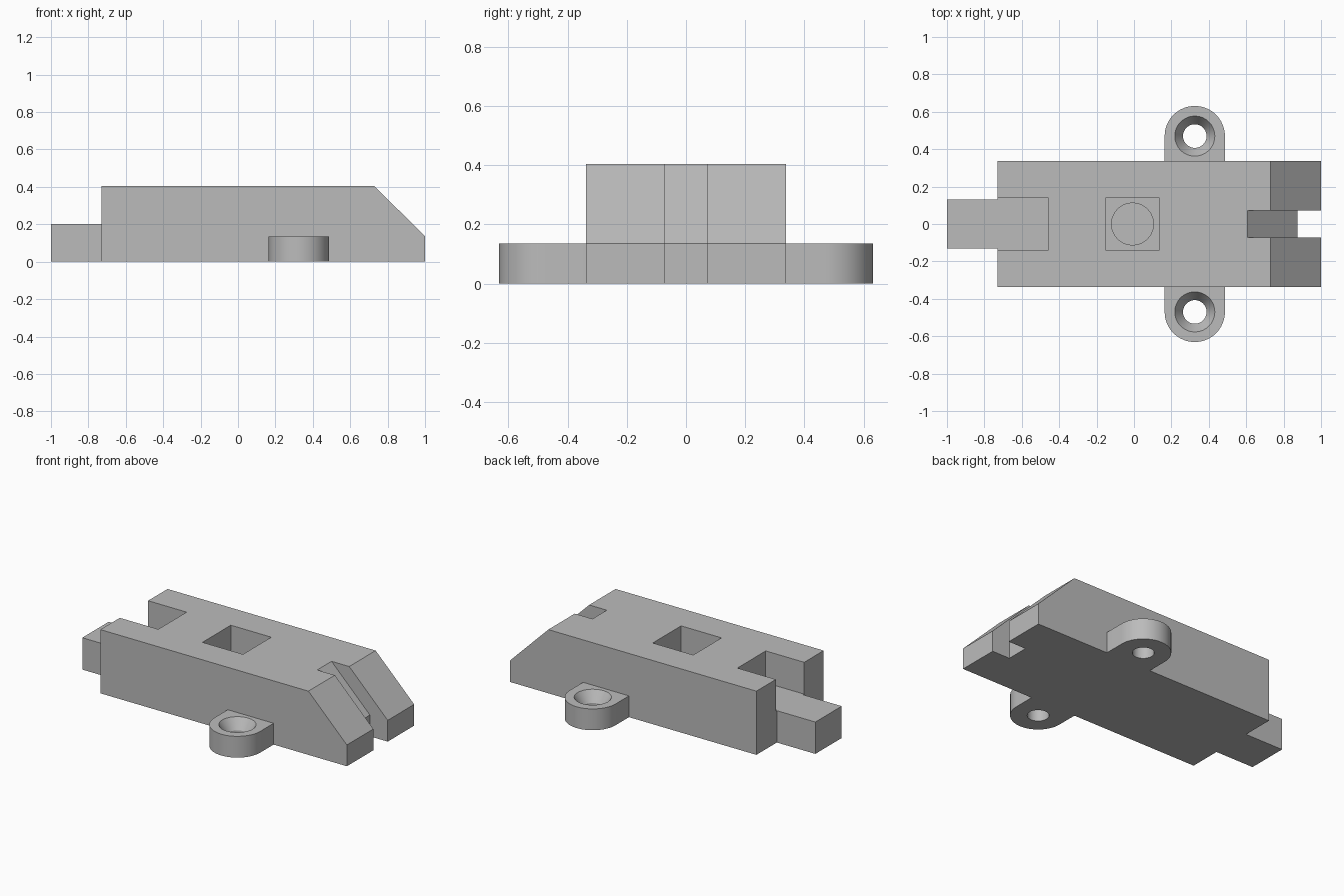
import bpy, bmesh
from math import cos, sin, pi

if "Cube" in bpy.data.objects:
    bpy.data.objects.remove(bpy.data.objects["Cube"], do_unlink=True)

grey = bpy.data.materials.new("plain grey")
grey.use_nodes = True
COLOUR = (0.5, 0.5, 0.5, 1)
grey.diffuse_color = COLOUR
grey.node_tree.nodes["Principled BSDF"].inputs["Base Color"].default_value = COLOUR


def finish(name, bm):
    bmesh.ops.recalc_face_normals(bm, faces=bm.faces)
    mesh = bpy.data.meshes.new(name)
    bm.to_mesh(mesh)
    bm.free()
    mesh.materials.append(grey)
    obj = bpy.data.objects.new(name, mesh)
    bpy.context.collection.objects.link(obj)
    return obj


def extrude(name, points, direction):
    """Solid made by sweeping a flat outline along a direction."""
    bm = bmesh.new()
    face = bm.faces.new([bm.verts.new(p) for p in points])
    result = bmesh.ops.extrude_face_region(bm, geom=[face])
    moved = [v for v in result["geom"] if isinstance(v, bmesh.types.BMVert)]
    bmesh.ops.translate(bm, verts=moved, vec=direction)
    return finish(name, bm)


def box(name, x0, x1, half, z0, z1):
    return extrude(name, [(x0, -half, z0), (x1, -half, z0), (x1, half, z0), (x0, half, z0)],
                   (0, 0, z1 - z0))


def lathe(name, x, y, profile, n=64):
    """Closed solid of revolution from (radius, height) rings."""
    bm = bmesh.new()
    rings = [[bm.verts.new((x + r * cos(2 * pi * i / n), y + r * sin(2 * pi * i / n), z))
              for i in range(n)] for r, z in profile]
    for low, high in zip(rings, rings[1:]):
        for i in range(n):
            j = (i + 1) % n
            bm.faces.new((low[i], low[j], high[j], high[i]))
    bm.faces.new(rings[0])
    bm.faces.new(rings[-1])
    return finish(name, bm)


def boolean(obj, other, operation):
    mod = obj.modifiers.new(operation.lower(), "BOOLEAN")
    mod.operation, mod.solver, mod.object = operation, "EXACT", other
    bpy.context.view_layer.objects.active = obj
    bpy.ops.object.modifier_apply(modifier=mod.name)
    bpy.data.objects.remove(other, do_unlink=True)


TOP, FLOOR, EAR_TOP, HALF = 0.404, 0.202, 0.135, 0.337
EAR_X, EAR_Y, EAR_R = 0.325, 0.47, 0.161

# Main block with sloping nose
side = [(-0.73, 0), (1, 0), (1, EAR_TOP), (0.73, TOP), (-0.73, TOP)]
body = extrude("latch_body", [(x, -HALF, z) for x, z in side], (0, 2 * HALF, 0))

# Open notch at the tail, with a tongue carrying its floor outwards
boolean(body, box("tail_notch", -0.8, -0.46, 0.142, FLOOR, 0.6), "DIFFERENCE")
boolean(body, box("tail_tongue", -1, -0.6, 0.132, 0, FLOOR), "UNION")

# Square pocket with a round recess in its floor
boolean(body, box("square_pocket", -0.15, 0.134, 0.142, FLOOR, 0.6), "DIFFERENCE")
boolean(body, lathe("round_recess", -0.008, 0, [(0.112, 0.067), (0.112, 0.25)]), "DIFFERENCE")

# Nose slot, whose floor runs parallel to the slope
slot = [(0.875, -0.1), (1.1, -0.1), (1.1, 0.6), (0.41, 0.6), (0.875, EAR_TOP)]
boolean(body, extrude("nose_slot", [(x, -0.072, z) for x, z in slot], (0, 0.144, 0)),
        "DIFFERENCE")

# Mounting ears with countersunk screw holes
for s in (-1, 1):
    arc = [(EAR_X + EAR_R * cos(pi * i / 32), s * (EAR_Y + EAR_R * sin(pi * i / 32)), 0)
           for i in range(33)]
    root = [(EAR_X - EAR_R, s * 0.3, 0), (EAR_X + EAR_R, s * 0.3, 0)]
    boolean(body, extrude("ear", arc + root, (0, 0, EAR_TOP)), "UNION")
    hole = [(0.063, -0.1), (0.063, 0.068), (0.107, EAR_TOP), (0.107, 0.2)]
    boolean(body, lathe("screw_hole", EAR_X, s * EAR_Y, hole), "DIFFERENCE")

# Smooth the round walls, keep the edges crisp
bpy.ops.object.select_all(action="DESELECT")
body.select_set(True)
bpy.context.view_layer.objects.active = body
bpy.ops.object.shade_smooth_by_angle(angle=pi / 6)
